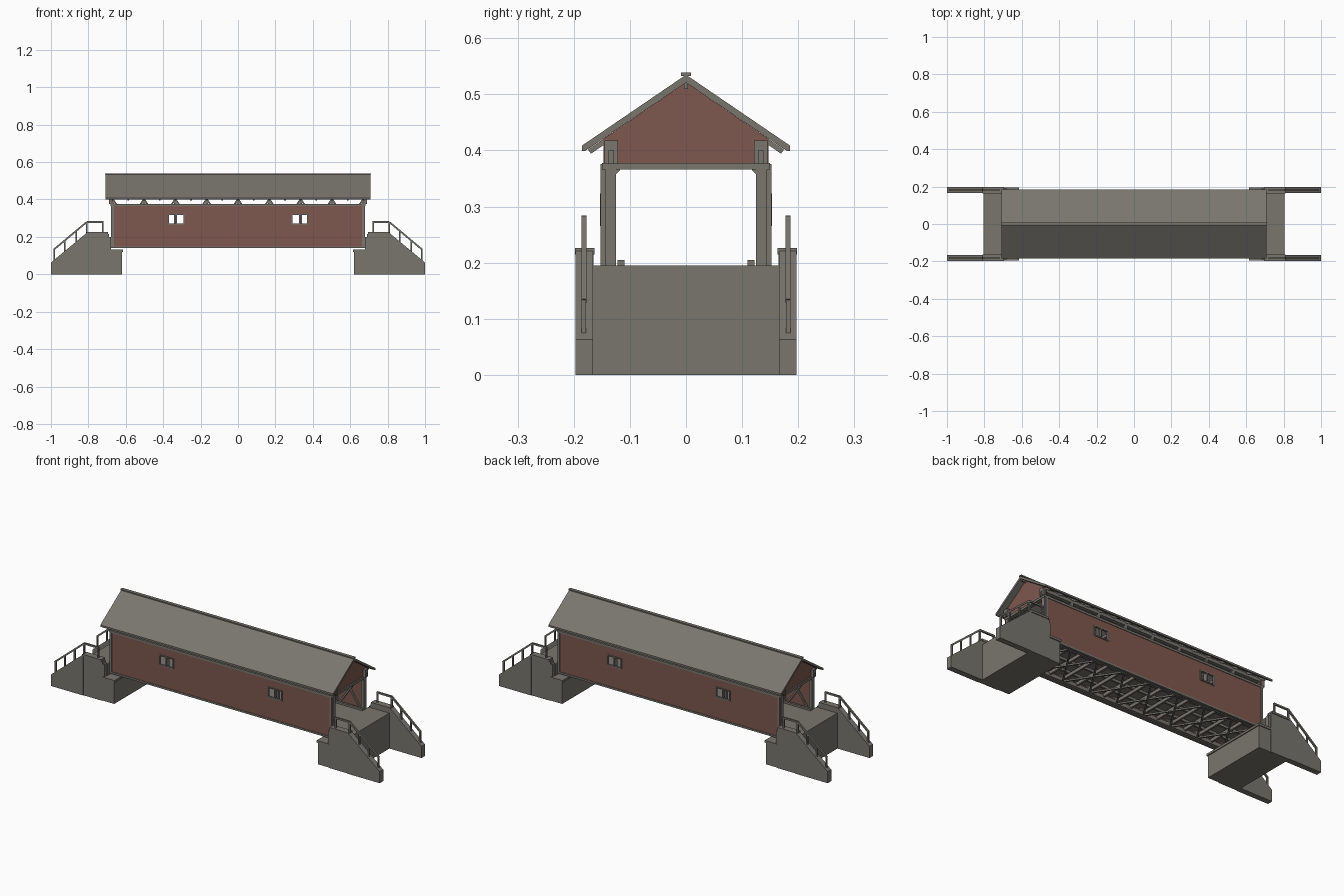
import bpy, bmesh
from mathutils import Vector, Matrix

if "Cube" in bpy.data.objects:
    bpy.data.objects.remove(bpy.data.objects["Cube"])


def material(name, rgb):
    m = bpy.data.materials.new(name)
    m.use_nodes = True
    m.diffuse_color = (*rgb, 1)
    m.node_tree.nodes["Principled BSDF"].inputs["Base Color"].default_value = (*rgb, 1)
    return m


GREY = material("weathered grey", (0.19, 0.18, 0.155))
RED = material("barn red", (0.21, 0.098, 0.077))


class Part:
    """Collects boxes, beams and prisms into one object."""

    def __init__(self, name, mat=GREY):
        self.name, self.mat, self.bm = name, mat, bmesh.new()

    def box(self, x, y, z):
        size = Vector((x[1] - x[0], y[1] - y[0], z[1] - z[0]))
        mid = Vector((sum(x), sum(y), sum(z))) / 2
        bmesh.ops.create_cube(self.bm, size=1, matrix=Matrix.Translation(mid) @ Matrix.Diagonal((*size, 1)))

    def beam(self, a, b, width, depth):
        a, b = Vector(a), Vector(b)
        turn = (b - a).to_track_quat('Z', 'Y').to_matrix().to_4x4()
        scale = Matrix.Diagonal((width, depth, (b - a).length, 1))
        bmesh.ops.create_cube(self.bm, size=1, matrix=Matrix.Translation((a + b) / 2) @ turn @ scale)

    def prism(self, points, axis, lo, hi):
        def put(p, d):
            return (p[0], d, p[1]) if axis == 'Y' else (d, p[0], p[1])
        face = self.bm.faces.new([self.bm.verts.new(put(p, lo)) for p in points])
        new = bmesh.ops.extrude_face_region(self.bm, geom=[face])["geom"]
        shift = (0, hi - lo, 0) if axis == 'Y' else (hi - lo, 0, 0)
        bmesh.ops.translate(self.bm, vec=shift, verts=[v for v in new if isinstance(v, bmesh.types.BMVert)])

    def done(self):
        bmesh.ops.recalc_face_normals(self.bm, faces=self.bm.faces)
        mesh = bpy.data.meshes.new(self.name)
        self.bm.to_mesh(mesh)
        self.bm.free()
        mesh.materials.append(self.mat)
        ob = bpy.data.objects.new(self.name, mesh)
        bpy.context.collection.objects.link(ob)
        return ob


def span(s, a, b):
    return tuple(sorted((s * a, s * b)))


BAY = 0.1675
POSTS = [BAY * i for i in range(-4, 5)]
SIDES = ((1, "left"), (-1, "right"))

# Abutments, wing walls and railings at both ends
for e, end in SIDES:
    p = Part(end + "_abutment")
    p.box(span(e, 0.62, 0.69), (-0.19, 0.19), (0, 0.12))
    p.box(span(e, 0.69, 0.805), (-0.165, 0.165), (0, 0.195))
    p.box(span(e, 0.615, 0.692), (-0.195, 0.195), (0.12, 0.132))
    p.box(span(e, 0.678, 0.7), (-0.165, 0.165), (0.132, 0.195))
    p.done()
    for s, side in SIDES:
        w = Part(f"{end}_{side}_wing_wall")
        w.box(span(e, 0.69, 0.805), span(s, 0.165, 0.194), (0, 0.215))
        w.box(span(e, 0.695, 0.81), span(s, 0.163, 0.198), (0.215, 0.226))
        w.box(span(e, 0.68, 0.695), span(s, 0.165, 0.19), (0.13, 0.2))
        outline = [(0.805, 0), (1, 0), (1, 0.063), (0.805, 0.225)]
        w.prism([(e * x, z) for x, z in outline], 'Y', *span(s, 0.166, 0.197))
        w.done()
        r = Part(f"{end}_{side}_railing")
        y = s * 0.182
        path = [(0.985, 0.132), (0.808, 0.28), (0.718, 0.28)]
        for a, b in zip(path, path[1:]):
            r.beam((e * a[0], y, a[1]), (e * b[0], y, b[1]), 0.009, 0.009)
        for x in (0.982, 0.925, 0.866, 0.808, 0.722):
            foot = min(0.226, 0.063 + (1 - x) * 0.83)
            top = min(0.28, 0.132 + (0.985 - x) * 0.836)
            r.box((e * x - 0.004, e * x + 0.004), (y - 0.004, y + 0.004), (foot - 0.006, top))
        r.done()

# Deck with floor beams, stringers and crossed bracing below
d = Part("deck")
d.box((-0.7, 0.7), (-0.14, 0.14), (0.183, 0.195))
for s, side in SIDES:
    d.box((-0.68, 0.68), span(s, 0.11, 0.122), (0.195, 0.205))
d.done()
f = Part("floor_framing")
for y in (-0.08, 0, 0.08):
    f.box((-0.67, 0.67), (y - 0.005, y + 0.005), (0.17, 0.184))
for i in range(-8, 9):
    x = i * BAY / 2
    f.box((x - 0.005, x + 0.005), (-0.14, 0.14), (0.154, 0.172))
for a, b in zip(POSTS, POSTS[1:]):
    for s in (1, -1):
        f.beam((a, -0.13 * s, 0.15), (b, 0.13 * s, 0.15), 0.008, 0.008)
f.done()

# Side walls, windows, trim and trusses
for s, side in SIDES:
    wall = Part(side + "_wall", RED)
    wall.box((-0.668, 0.668), span(s, 0.143, 0.149), (0.145, 0.37))
    wall = wall.done()
    c = Part("window_cutter")
    for x in (-0.33, 0.33):
        c.box((x - 0.041, x + 0.041), span(s, 0.13, 0.17), (0.27, 0.318))
    cutter = c.done()
    cutter.hide_render = True
    mod = wall.modifiers.new("window openings", 'BOOLEAN')
    mod.operation, mod.object = 'DIFFERENCE', cutter
    bpy.context.view_layer.objects.active = wall
    bpy.ops.object.modifier_apply(modifier=mod.name)
    bpy.data.objects.remove(cutter)

    t = Part(side + "_wall_trim")
    for z in ((0.14, 0.15), (0.364, 0.376)):
        t.box((-0.675, 0.675), span(s, 0.14, 0.152), z)
    for e in (1, -1):
        t.box(span(e, 0.663, 0.675), span(s, 0.14, 0.152), (0.14, 0.376))
    t.done()

    w = Part(side + "_window_frames")
    for x in (-0.33, 0.33):
        for z in (0.268, 0.32):
            w.box((x - 0.044, x + 0.044), span(s, 0.142, 0.153), (z - 0.003, z + 0.003))
        for dx in (-0.042, 0, 0.042):
            w.box((x + dx - 0.003, x + dx + 0.003), span(s, 0.142, 0.153), (0.268, 0.32))
    w.done()

    k = Part(side + "_truss")
    k.box((-0.69, 0.69), span(s, 0.122, 0.142), (0.4, 0.418))
    k.box((-0.67, 0.67), span(s, 0.122, 0.142), (0.145, 0.165))
    for x in POSTS:
        k.box((x - 0.007, x + 0.007), span(s, 0.125, 0.142), (0.15, 0.402))
    for a, b in zip(POSTS, POSTS[1:]):
        k.beam((a, s * 0.131, 0.16), (b, s * 0.131, 0.402), 0.009, 0.009)
        k.beam((b, s * 0.137, 0.16), (a, s * 0.137, 0.402), 0.009, 0.009)
    k.done()

# Portals: posts, tie beam, knee braces and red gable
for e, end in SIDES:
    p = Part(end + "_portal")
    p.box(span(e, 0.66, 0.682), (-0.15, 0.15), (0.366, 0.378))
    for s, side in SIDES:
        p.box(span(e, 0.662, 0.68), span(s, 0.125, 0.144), (0.14, 0.37))
        p.prism([(s * 0.126, 0.356), (s * 0.126, 0.367), (s * 0.116, 0.367)], 'X', *span(e, 0.664, 0.678))
        for y in (0.125, 0.141):
            p.box(span(e, 0.67, 0.69), span(s, y - 0.004, y + 0.004), (0.376, 0.418))
    p.done()
    g = Part(end + "_gable", RED)
    outline = [(-0.147, 0.376), (0.147, 0.376), (0.147, 0.421), (0, 0.521), (-0.147, 0.421)]
    g.prism(outline, 'X', *span(e, 0.667, 0.675))
    g.done()

# Roof, rafters, cross ties and ridge cap
for s, side in SIDES:
    r = Part(side + "_roof")
    outline = [(0, 0.521), (0, 0.535), (0.185, 0.409), (0.185, 0.399), (0.18, 0.399)]
    r.prism([(s * y, z) for y, z in outline], 'X', -0.708, 0.708)
    r.done()
ra = Part("rafters_and_ties")
for i in range(-8, 9):
    x = i * BAY / 2
    for s in (1, -1):
        ra.beam((x, 0, 0.515), (x, s * 0.172, 0.398), 0.009, 0.009)
for x in POSTS[1:-1]:
    ra.box((x - 0.006, x + 0.006), (-0.142, 0.142), (0.4, 0.414))
ra.box((-0.7, 0.7), (-0.004, 0.004), (0.51, 0.527))
ra.done()
c = Part("ridge_cap")
c.box((-0.71, 0.71), (-0.009, 0.009), (0.533, 0.539))
c.done()
